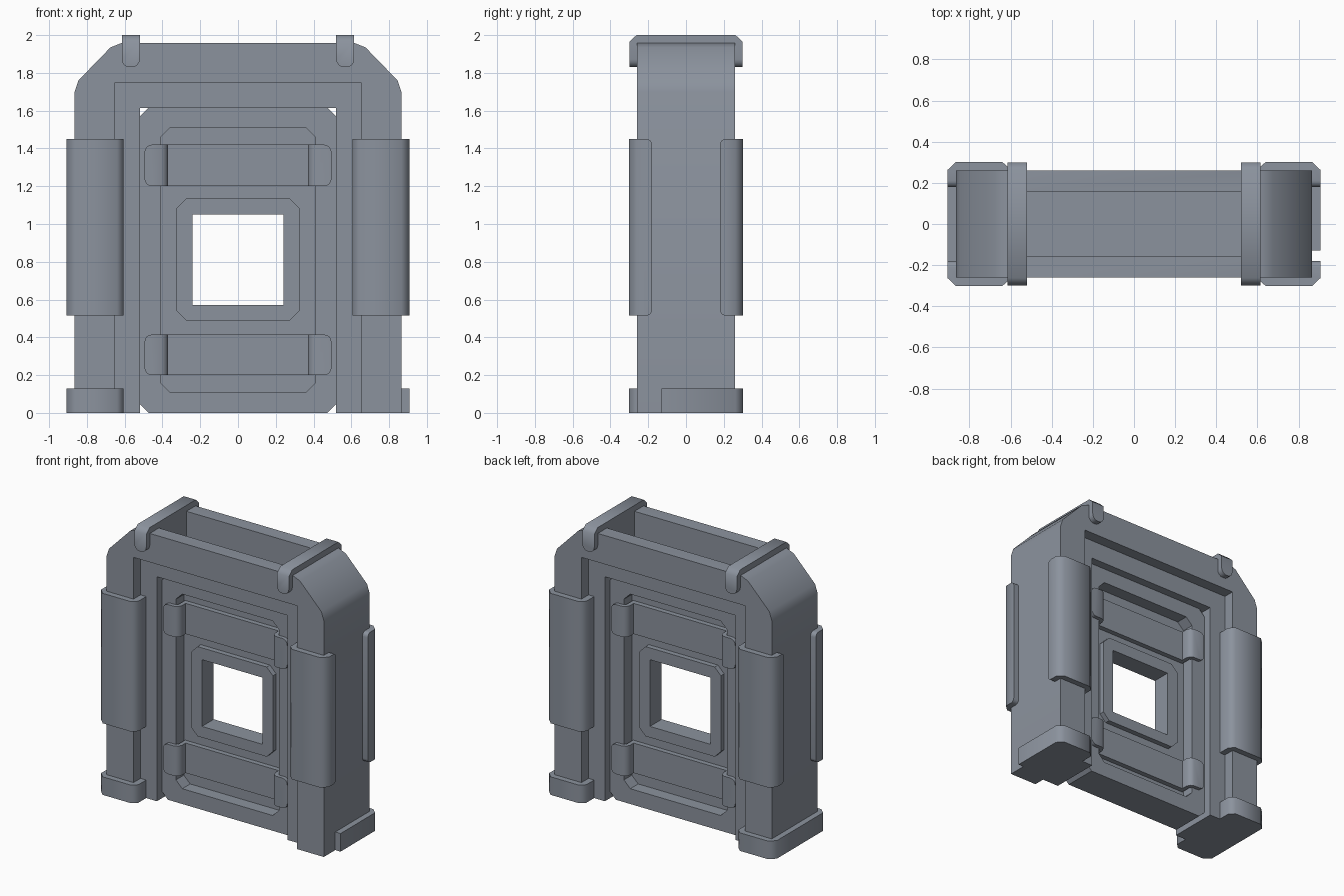
import bpy, bmesh
from math import radians

if "Cube" in bpy.data.objects:
    bpy.data.objects.remove(bpy.data.objects["Cube"])

# Dark blue-grey metal
metal = bpy.data.materials.new("dark_metal")
metal.diffuse_color = (0.26, 0.29, 0.34, 1)
metal.use_nodes = True
metal.node_tree.nodes["Principled BSDF"].inputs["Base Color"].default_value = metal.diffuse_color


def prism(name, pts, axis, lo, hi, round_if=None, radius=0.04, smooth=50):
    """Extrude a closed 2D profile along an axis, optionally rounding chosen edges."""
    place = {'x': lambda p, t: (t, p[0], p[1]),
             'y': lambda p, t: (p[0], t, p[1]),
             'z': lambda p, t: (p[0], p[1], t)}[axis]
    bm = bmesh.new()
    a = [bm.verts.new(place(p, lo)) for p in pts]
    b = [bm.verts.new(place(p, hi)) for p in pts]
    bm.faces.new(a)
    bm.faces.new(b[::-1])
    n = len(pts)
    for i in range(n):
        j = (i + 1) % n
        bm.faces.new((a[i], b[i], b[j], a[j]))
    bmesh.ops.recalc_face_normals(bm, faces=bm.faces)
    if round_if:
        edges = [e for e in bm.edges if round_if(e.verts[0].co, e.verts[1].co)]
        bmesh.ops.bevel(bm, geom=edges, offset=radius, segments=4, profile=0.5, affect='EDGES')
    me = bpy.data.meshes.new(name)
    bm.to_mesh(me)
    bm.free()
    me.materials.append(metal)
    ob = bpy.data.objects.new(name, me)
    bpy.context.collection.objects.link(ob)
    if smooth:
        shade(ob, smooth)
    return ob


def shade(ob, angle):
    bpy.ops.object.select_all(action='DESELECT')
    bpy.context.view_layer.objects.active = ob
    ob.select_set(True)
    bpy.ops.object.shade_smooth_by_angle(angle=radians(angle))


def carve(ob, cutters, angle=35):
    """Subtract cutters, keep the result as plain mesh and drop the cutters."""
    for c in cutters:
        c.hide_render = True
        m = ob.modifiers.new("cut", 'BOOLEAN')
        m.operation, m.solver, m.object = 'DIFFERENCE', 'EXACT', c
    bpy.context.view_layer.update()
    me = bpy.data.meshes.new_from_object(ob.evaluated_get(bpy.context.evaluated_depsgraph_get()))
    ob.modifiers.clear()
    ob.data = me
    for c in cutters:
        bpy.data.objects.remove(c)
    shade(ob, angle)


def rect(w, z0, z1):
    return [(-w, z0), (w, z0), (w, z1), (-w, z1)]


def octagon(w, z0, z1, c):
    return [(-w + c, z0), (w - c, z0), (w, z0 + c), (w, z1 - c),
            (w - c, z1), (-w + c, z1), (-w, z1 - c), (-w, z0 + c)]


def flip(pts, sx, sy):
    return [(x * sx, y * sy) for x, y in pts]


# Outer arch frame with stepped opening and a trough in the top
half = [(0.52, 1.615), (0.52, 0), (0.865, 0), (0.865, 1.70), (0.845, 1.76),
        (0.675, 1.935), (0.62, 1.957)]
frame = prism("door_frame", half + flip(half, -1, 1)[::-1], 'y', -0.26, 0.26, smooth=0)
carve(frame, [prism("front_step", rect(0.65, -0.1, 1.75), 'y', -0.5, -0.18, smooth=0),
              prism("back_step", rect(0.65, -0.1, 1.75), 'y', 0.18, 0.5, smooth=0),
              prism("trough", rect(0.52, -0.157, 0.157), 'z', 1.66, 2.2, smooth=0)])

# Door panel with recesses on both faces
panel = prism("door_panel", octagon(0.522, 0, 1.615, 0.048), 'y', -0.12, 0.12, smooth=0)
recess = octagon(0.41, 0.11, 1.51, 0.05)
carve(panel, [prism("front_recess", recess, 'y', -0.4, -0.03, smooth=0),
              prism("back_recess", recess, 'y', 0.03, 0.4, smooth=0),
              prism("opening", rect(0.24, 0.57, 1.05), 'y', -0.5, 0.5, smooth=0)])

# Window surround
surround = prism("window_surround", octagon(0.325, 0.49, 1.135, 0.05), 'y', -0.067, 0.067, smooth=0)
carve(surround, [prism("opening", rect(0.24, 0.57, 1.05), 'y', -0.5, 0.5, smooth=0)])

# Strap bars across the panel, hooked over the recess edges
bar = [(0.495, 0.11), (0.495, 0.147), (0.405, 0.147), (0.382, 0.135), (0.37, 0.108), (0.37, 0.066)]
bar = bar + flip(bar, -1, 1)[::-1] + [(-0.4, 0.11), (-0.4, 0.02), (0.4, 0.02), (0.4, 0.11)]
bar_end = lambda p, q: abs(p.x) > 0.494 and abs(q.x) > 0.494 and abs(p.y - q.y) > 0.01
for side in (-1, 1):
    for z0, z1 in ((0.2, 0.415), (1.2, 1.42)):
        prism("strap_bar", flip(bar, 1, side), 'z', z0, z1, bar_end)

# Corner guards on the posts, folded around the inner edge too
outer = [(0.66, 0.18), (0.605, 0.18), (0.605, 0.268), (0.64, 0.302), (0.865, 0.302), (0.907, 0.262)]
inner = [(0.855, 0.25), (0.66, 0.25)]


def corner(y_end):
    return outer + [(0.907, y_end), (0.855, y_end)] + inner


guard_end = lambda p, q: min(p.x, q.x) > 0.8 and abs(p.y) < 0.2 and abs(q.y) < 0.2 \
    and abs(p.x - q.x) > 0.01
guard_end_flipped = lambda p, q: max(p.x, q.x) < -0.8 and abs(p.y) < 0.2 and abs(q.y) < 0.2 \
    and abs(p.x - q.x) > 0.01
for sx in (-1, 1):
    for sy in (-1, 1):
        prism("corner_guard", flip(corner(0.18), sx, sy), 'z', 0.515, 1.45,
              guard_end if sx > 0 else guard_end_flipped, 0.03)

# Feet: left wraps the whole post, right leaves the front corner bare
wrap = outer + flip(outer, 1, -1)[::-1] + flip(inner, 1, -1)[::-1] + inner
prism("left_foot", flip(wrap, -1, 1), 'z', 0, 0.13)
prism("right_foot", corner(-0.13), 'z', 0, 0.13)

# Clips folded over the top edge
clip = [(0.25, 1.83), (0.3, 1.83), (0.3, 1.965), (0.262, 2.0)]
clip = clip + flip(clip, -1, 1)[::-1] + [(-0.25, 1.95), (0.25, 1.95)]
clip_end = lambda p, q: p.z < 1.84 and q.z < 1.84 and abs(p.y - q.y) > 0.01
for x0, x1 in ((-0.615, -0.52), (0.52, 0.615)):
    prism("top_clip", clip, 'x', x0, x1, clip_end, 0.042, 50)
